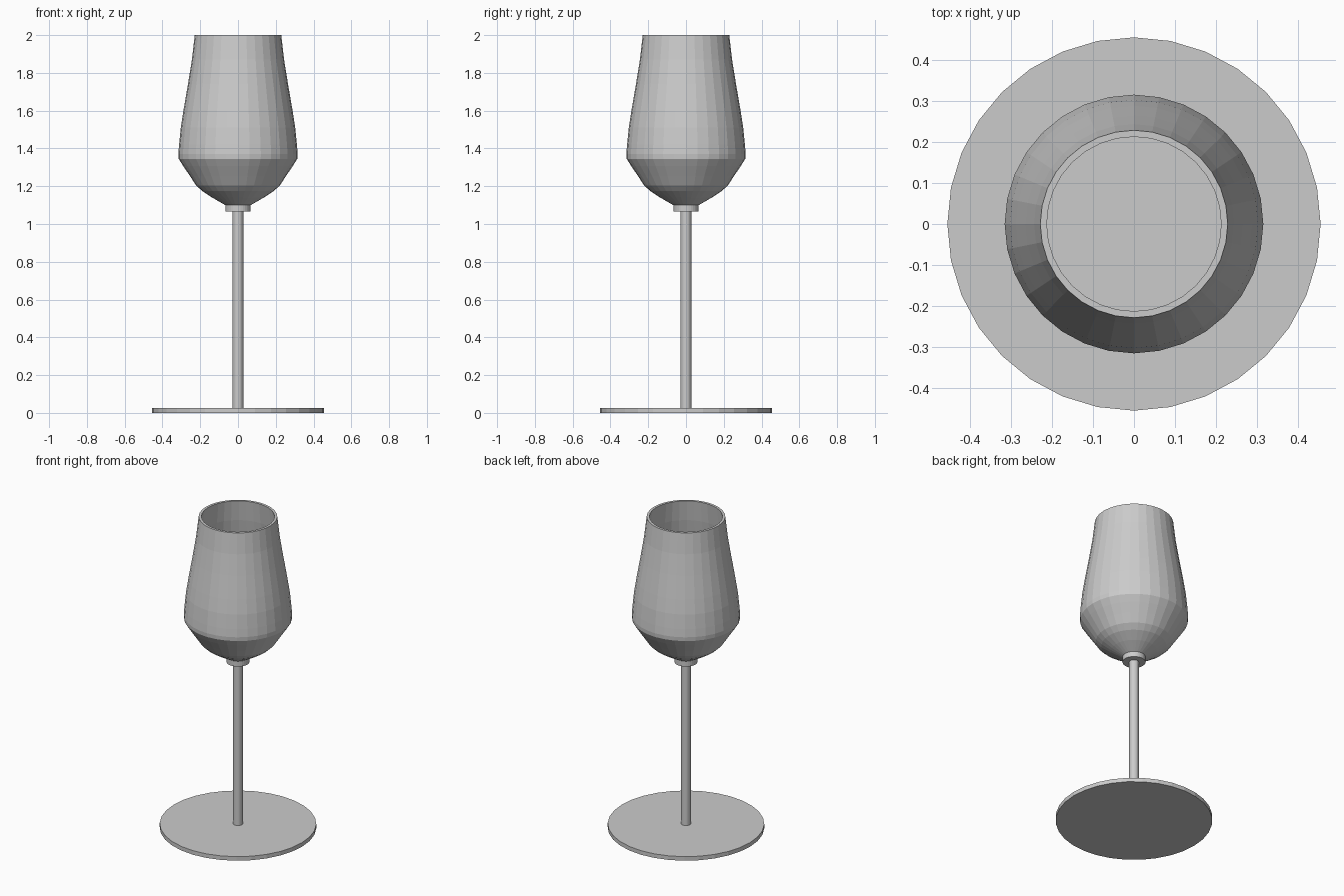
import bpy, bmesh, math

if "Cube" in bpy.data.objects:
    bpy.data.objects.remove(bpy.data.objects["Cube"])

SIDES = 32
glass = bpy.data.materials.new("grey glass")
glass.diffuse_color = (0.6, 0.6, 0.6, 1)
glass.use_nodes = True
glass.node_tree.nodes["Principled BSDF"].inputs["Base Color"].default_value = glass.diffuse_color


def lathe(name, profile):
    """Revolve (radius, z) points about z; radius 0 becomes a pole."""
    bm = bmesh.new()
    rings = []
    for r, z in profile:
        if r == 0:
            rings.append([bm.verts.new((0, 0, z))] * SIDES)
        else:
            rings.append([bm.verts.new((r * math.cos(a), r * math.sin(a), z))
                          for a in (2 * math.pi * i / SIDES for i in range(SIDES))])
    for a, b in zip(rings, rings[1:]):
        for i in range(SIDES):
            j = (i + 1) % SIDES
            bm.faces.new(dict.fromkeys((a[i], a[j], b[j], b[i])))
    bmesh.ops.recalc_face_normals(bm, faces=bm.faces)
    mesh = bpy.data.meshes.new(name)
    bm.to_mesh(mesh)
    bm.free()
    mesh.materials.append(glass)
    obj = bpy.data.objects.new(name, mesh)
    bpy.context.collection.objects.link(obj)
    return obj


# Foot disc, stem and collar
lathe("foot", [(0, 0), (0.456, 0), (0.456, 0.026), (0, 0.026)])
lathe("stem", [(0, 0.02), (0.028, 0.02), (0.028, 1.08), (0, 1.08)])
lathe("collar", [(0, 1.066), (0.067, 1.066), (0.067, 1.105), (0, 1.105)])

# Bowl: outer wall up to the rim, inner wall down to the flat floor
outer = [(0.067, 1.10), (0.135, 1.139), (0.19, 1.175), (0.222, 1.205),
         (0.255, 1.255), (0.29, 1.307), (0.314, 1.345), (0.316, 1.37),
         (0.312, 1.42), (0.303, 1.51), (0.289, 1.60), (0.265, 1.74),
         (0.244, 1.87), (0.229, 2.0)]
inner = [(r - 0.016, z) for r, z in reversed(outer) if z > 1.34]
lathe("bowl", [(0, 1.10)] + outer + inner + [(0, 1.345)])
